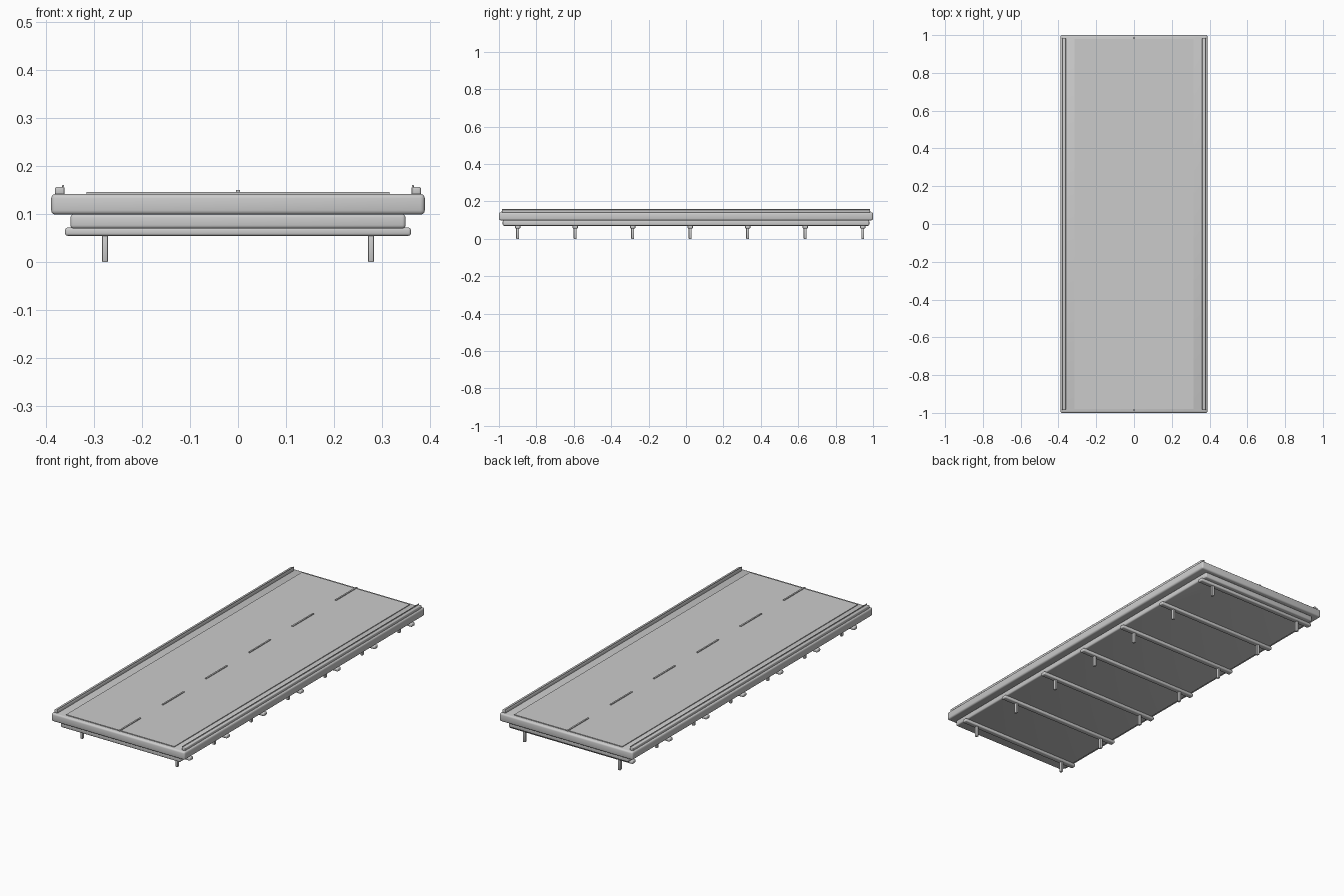
import bpy

cube = bpy.data.objects.get("Cube")
if cube:
    bpy.data.objects.remove(cube, do_unlink=True)

concrete = bpy.data.materials.new("concrete_grey")
concrete.use_nodes = True
GREY = (0.6, 0.6, 0.6, 1)
concrete.diffuse_color = GREY
concrete.node_tree.nodes["Principled BSDF"].inputs["Base Color"].default_value = GREY


def box(name, low, high, bevel=0, segments=3):
    """Box between two corners, with rounded edges if bevel is given."""
    bpy.ops.mesh.primitive_cube_add(
        size=1, location=[(a + b) / 2 for a, b in zip(low, high)])
    ob = bpy.context.object
    ob.name = name
    ob.scale = [b - a for a, b in zip(low, high)]
    bpy.ops.object.transform_apply(location=False, rotation=False, scale=True)
    ob.data.materials.append(concrete)
    if bevel:
        mod = ob.modifiers.new("rounding", "BEVEL")
        mod.width = bevel
        mod.segments = segments
        bpy.ops.object.modifier_apply(modifier=mod.name)
        bpy.ops.object.shade_smooth_by_angle()
    return ob


# Deck slab, narrower slab beneath it, and thin road surface
box("deck", (-0.389, -1, 0.099), (0.389, 1, 0.142), 0.009)
box("under_slab", (-0.349, -0.98, 0.07), (0.349, 0.98, 0.1), 0.007)
box("road_surface", (-0.315, -0.98, 0.14), (0.315, 0.98, 0.146))

# Dashed centre line
for i in range(6):
    y = (i - 2.5) * 0.36
    box(f"lane_dash_{i + 1}", (-0.004, y - 0.088, 0.145), (0.004, y + 0.088, 0.15))

# Side kerbs, each with a narrow raised lip on its inner edge
for side, s in (("left", 1), ("right", -1)):
    x0, x1 = sorted((s * 0.361, s * 0.381))
    box(f"{side}_kerb", (x0, -0.985, 0.14), (x1, 0.985, 0.157), 0.004)
    x0, x1 = sorted((s * 0.362, s * 0.366))
    box(f"{side}_kerb_lip", (x0, -0.985, 0.142), (x1, 0.985, 0.161), 0.001, 2)

# Cross beams, each standing on a pair of posts
for i in range(7):
    y = -0.9 + i * 0.3075
    box(f"cross_beam_{i + 1}", (-0.36, y - 0.014, 0.055), (0.36, y + 0.014, 0.072), 0.005)
    for side, s in (("left", 1), ("right", -1)):
        x = s * 0.277
        box(f"{side}_post_{i + 1}", (x - 0.006, y - 0.008, 0), (x + 0.006, y + 0.008, 0.056), 0.002, 2)
